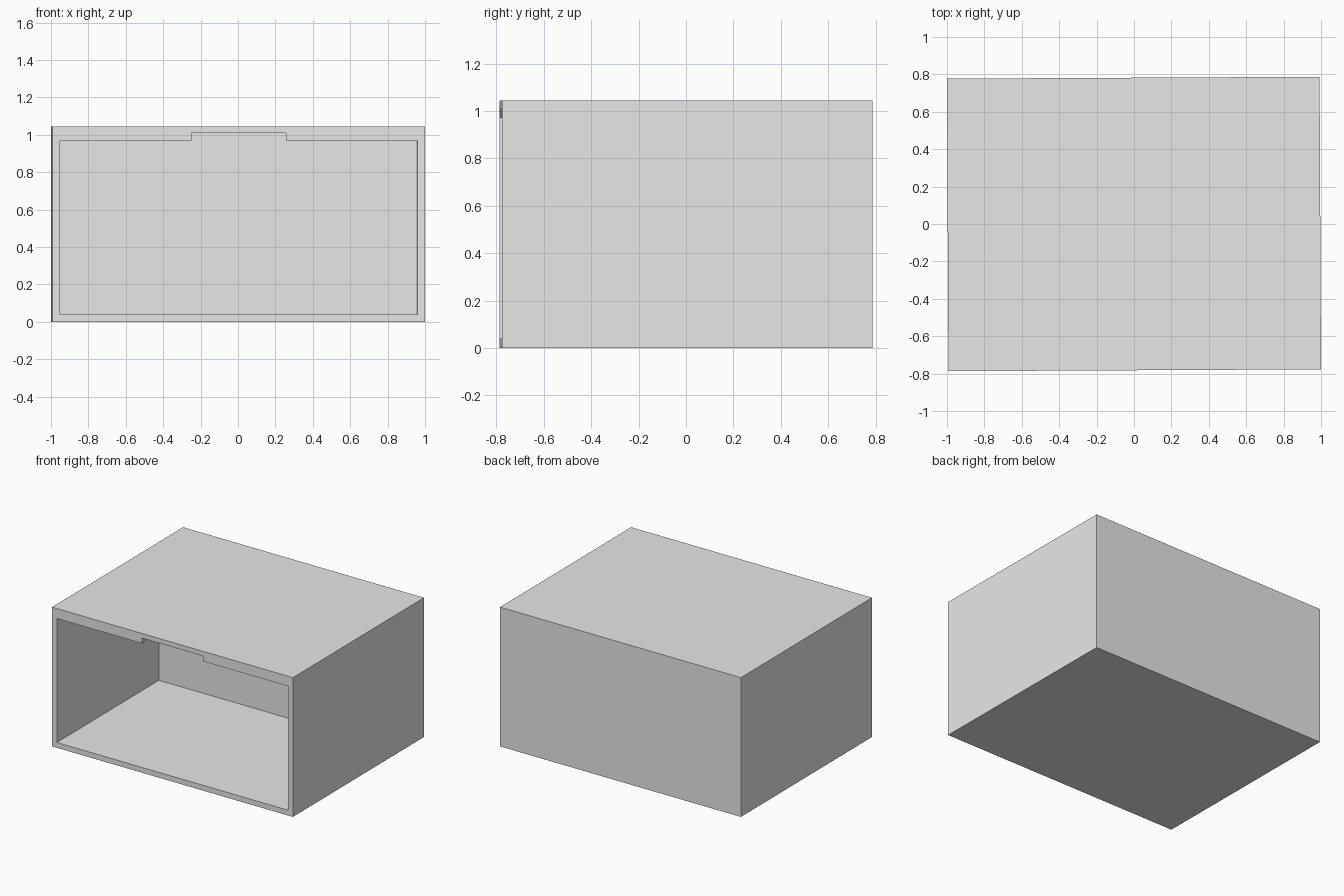
import bpy
import bmesh
from mathutils import Matrix

default = bpy.data.objects.get("Cube")
if default:
    bpy.data.objects.remove(default, do_unlink=True)

# Overall dimensions
HALF_W, HALF_D, HEIGHT = 0.996, 0.782, 1.045
WALL, LIP = 0.04, 0.04
INNER_W = HALF_W - WALL
CEILING = HEIGHT - WALL + 0.005
CAVITY_BACK = 0.435
NOTCH_W = 0.253
TURN = 0.005

grey = bpy.data.materials.new("plain grey")
grey.use_nodes = True
colour = (0.8, 0.8, 0.8, 1)
grey.diffuse_color = colour
for node in grey.node_tree.nodes:
    if node.type == 'BSDF_PRINCIPLED':
        node.inputs["Base Color"].default_value = colour


def prism(name, outline, y0, y1):
    """Extrude an x-z outline from y0 to y1."""
    bm = bmesh.new()
    face = bm.faces.new([bm.verts.new((x, y0, z)) for x, z in outline])
    out = bmesh.ops.extrude_face_region(bm, geom=[face])
    moved = [v for v in out["geom"] if isinstance(v, bmesh.types.BMVert)]
    bmesh.ops.translate(bm, vec=(0, y1 - y0, 0), verts=moved)
    bmesh.ops.recalc_face_normals(bm, faces=bm.faces)
    mesh = bpy.data.meshes.new(name)
    bm.to_mesh(mesh)
    bm.free()
    mesh.materials.append(grey)
    obj = bpy.data.objects.new(name, mesh)
    bpy.context.collection.objects.link(obj)
    return obj


def rectangle(half_w, z0, z1):
    return [(-half_w, z0), (half_w, z0), (half_w, z1), (-half_w, z1)]


# Outer box
cabinet = prism("cabinet", rectangle(HALF_W, 0, HEIGHT), -HALF_D, HALF_D)

# Cavity behind the front lip, with a thick back
lip_back = -HALF_D + LIP
cavity = prism("cavity_cutter", rectangle(INNER_W, WALL, CEILING),
               lip_back, CAVITY_BACK)

# Front opening with a raised notch in the top lip
lip_z = CEILING - LIP
half = [(INNER_W, WALL), (INNER_W, lip_z), (NOTCH_W, lip_z), (NOTCH_W, CEILING)]
opening = prism("opening_cutter", half + [(-x, z) for x, z in reversed(half)],
                -HALF_D - 0.1, lip_back + 0.1)

# Cut both shapes, keep the result as plain mesh
for cutter in (cavity, opening):
    cutter.hide_render = True
    mod = cabinet.modifiers.new(cutter.name, 'BOOLEAN')
    mod.operation = 'DIFFERENCE'
    mod.solver = 'EXACT'
    mod.object = cutter
bpy.context.view_layer.update()
graph = bpy.context.evaluated_depsgraph_get()
result = bpy.data.meshes.new_from_object(cabinet.evaluated_get(graph))
cabinet.modifiers.clear()
cabinet.data = result
for cutter in (cavity, opening):
    bpy.data.objects.remove(cutter, do_unlink=True)

# Clean flat faces and set the slight turn
bm = bmesh.new()
bm.from_mesh(result)
bmesh.ops.remove_doubles(bm, verts=bm.verts, dist=0.0005)
bmesh.ops.dissolve_limit(bm, angle_limit=0.01, verts=bm.verts, edges=bm.edges)
bm.transform(Matrix.Rotation(TURN, 4, 'Z'))
bm.to_mesh(result)
bm.free()
